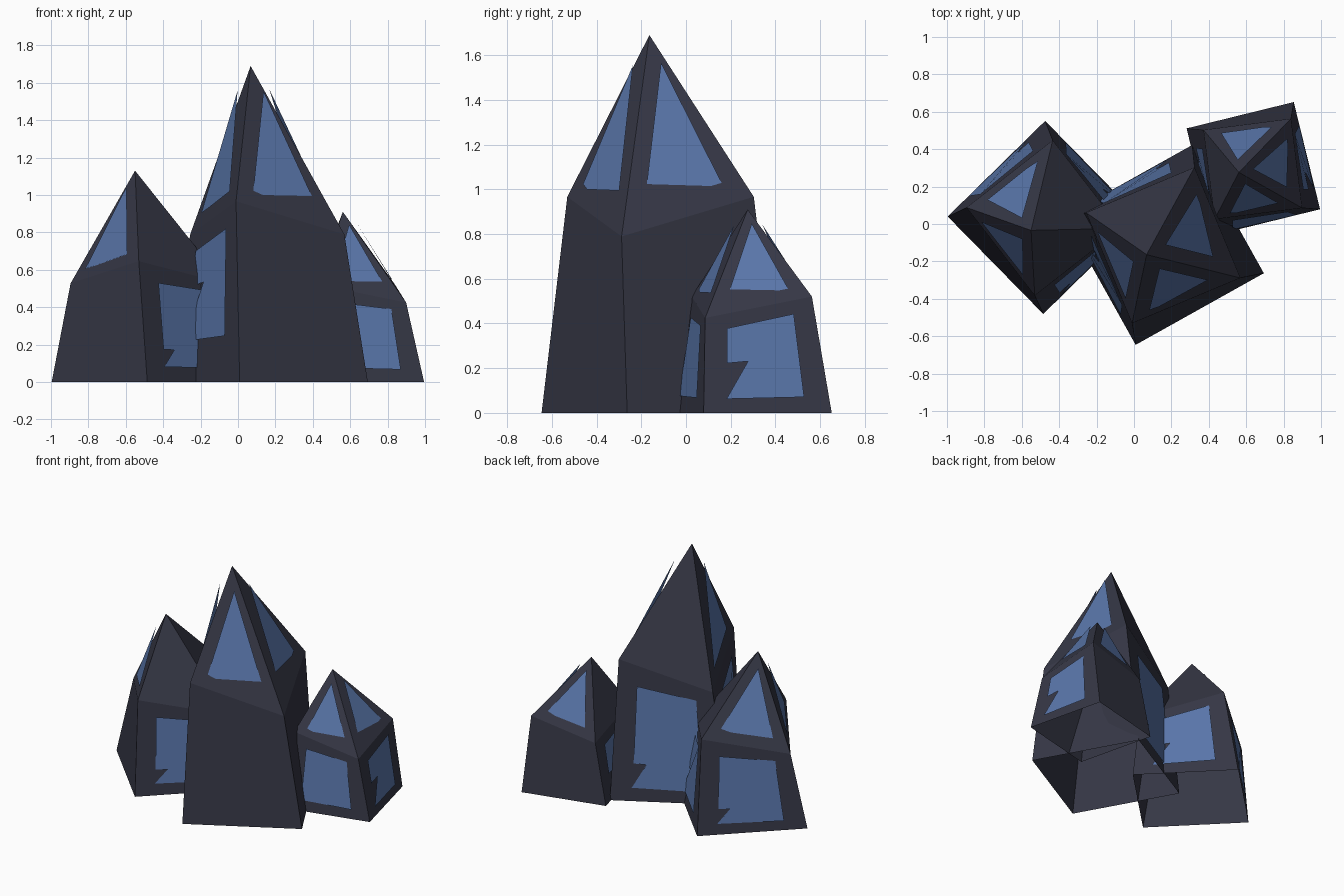
import bpy
import bmesh
import math
from mathutils import Vector

if "Cube" in bpy.data.objects:
    bpy.data.objects.remove(bpy.data.objects["Cube"])


def material(name, color):
    m = bpy.data.materials.new(name)
    m.diffuse_color = (*color, 1)
    m.use_nodes = True
    m.node_tree.nodes["Principled BSDF"].inputs["Base Color"].default_value = m.diffuse_color
    return m


STONE = material("dark_stone", (0.036, 0.038, 0.06))
GLOW = material("blue_facet", (0.10, 0.18, 0.40))

# Unit crystal: square open base, uneven shoulder ring, off-centre tip
BASE = [(-.5, -.5, 0), (.5, -.5, 0), (.5, .5, 0), (-.5, .5, 0)]
SHOULDER = [(-.45, -.36, .572), (.345, -.45, .467), (.44, .36, .572), (-.355, .45, .467)]
TIP = (-.135, 0, 1)

# Barycentric lower corners of the roof pane on each roof face
ROOF = [
    [(.75, .14, .11), (.67, .23, .10), (.13, .67, .20)],
    [(.63, .14, .23), (.23, .65, .12), (.15, .73, .12)],
    [(.73, .13, .14), (.62, .26, .12), (.15, .72, .13)],
    [(.77, .13, .10), (.60, .30, .10), (.155, .735, .11)],
]


def make_object(name, polys, mat):
    bm = bmesh.new()
    for poly in polys:
        bm.faces.new([bm.verts.new(p) for p in poly])
    bmesh.ops.remove_doubles(bm, verts=bm.verts, dist=1e-4)
    me = bpy.data.meshes.new(name)
    bm.to_mesh(me)
    bm.free()
    me.materials.append(mat)
    ob = bpy.data.objects.new(name, me)
    bpy.context.collection.objects.link(ob)


def side_panel(quad, notch, low, out):
    # Pane placed by bilinear position on a side face, with an optional notch
    a, b, c, d = quad
    uv = [(.18, low), (.20, .85), (.81, .88), (.80, low)]
    if notch:
        uv[1:1] = [(.22 + .3 * notch, notch), (.19, notch)]
    pts = [a.lerp(b, u).lerp(d.lerp(c, u), v) + out * .006 for u, v in uv]
    return pts[::-1]


def roof_panel(tri, corners, out, lift):
    # Triangular pane with a clipped corner and a slightly raised tip
    a, b, t = tri
    w = corners + [(.07, .11, .82)]
    pts = [a * i + b * j + t * k + out * .005 for i, j, k in w]
    pts[3] += out * lift
    return pts


def crystal(name, centre, side, angle, height, sides, roofs):
    ca, sa = math.cos(angle), math.sin(angle)

    def place(p):
        x, y = p[0] * side, p[1] * side
        return Vector((centre[0] + x * ca - y * sa, centre[1] + x * sa + y * ca, p[2] * height))

    base = [place(p) for p in BASE]
    ring = [place(p) for p in SHOULDER]
    tip = place(TIP)
    body, panels = [], []
    for i in range(4):
        j = (i + 1) % 4
        a, b, c, d = quad = [base[i], base[j], ring[j], ring[i]]
        out = (c - a).cross(d - b).normalized()
        # Vertex order keeps the bend of the twisted side inward
        body.append(quad if (a + c - b - d).dot(out) < 0 else [b, c, d, a])
        if i in sides:
            panels.append(side_panel(quad, *sides[i], out))
        body.append([d, c, tip])
        if i in roofs:
            out = (c - d).cross(tip - d).normalized()
            panels.append(roof_panel([d, c, tip], ROOF[i], out, .022 * height))
    make_object(name, body, STONE)
    make_object(name + "_blue_panels", panels, GLOW)


# Faces: 0 front, 1 right, 2 back, 3 left; side values are notch height, lower edge
crystal("tall_crystal", (.16, -.112), .785, math.atan2(.38, .68), 1.69,
        {2: (.28, .10), 3: (.62, .265)}, (0, 1, 3))
crystal("left_crystal", (-.48, .035), .73, math.atan2(.51, .52), 1.13,
        {0: (.28, .13), 1: (.45, .14), 2: (.28, .12)}, (2, 3))
crystal("small_crystal", (.638, .295), .59, math.atan2(.14, .57), .91,
        {0: (None, .15), 1: (.5, .14), 3: (.4, .14)}, (0, 1, 2))
